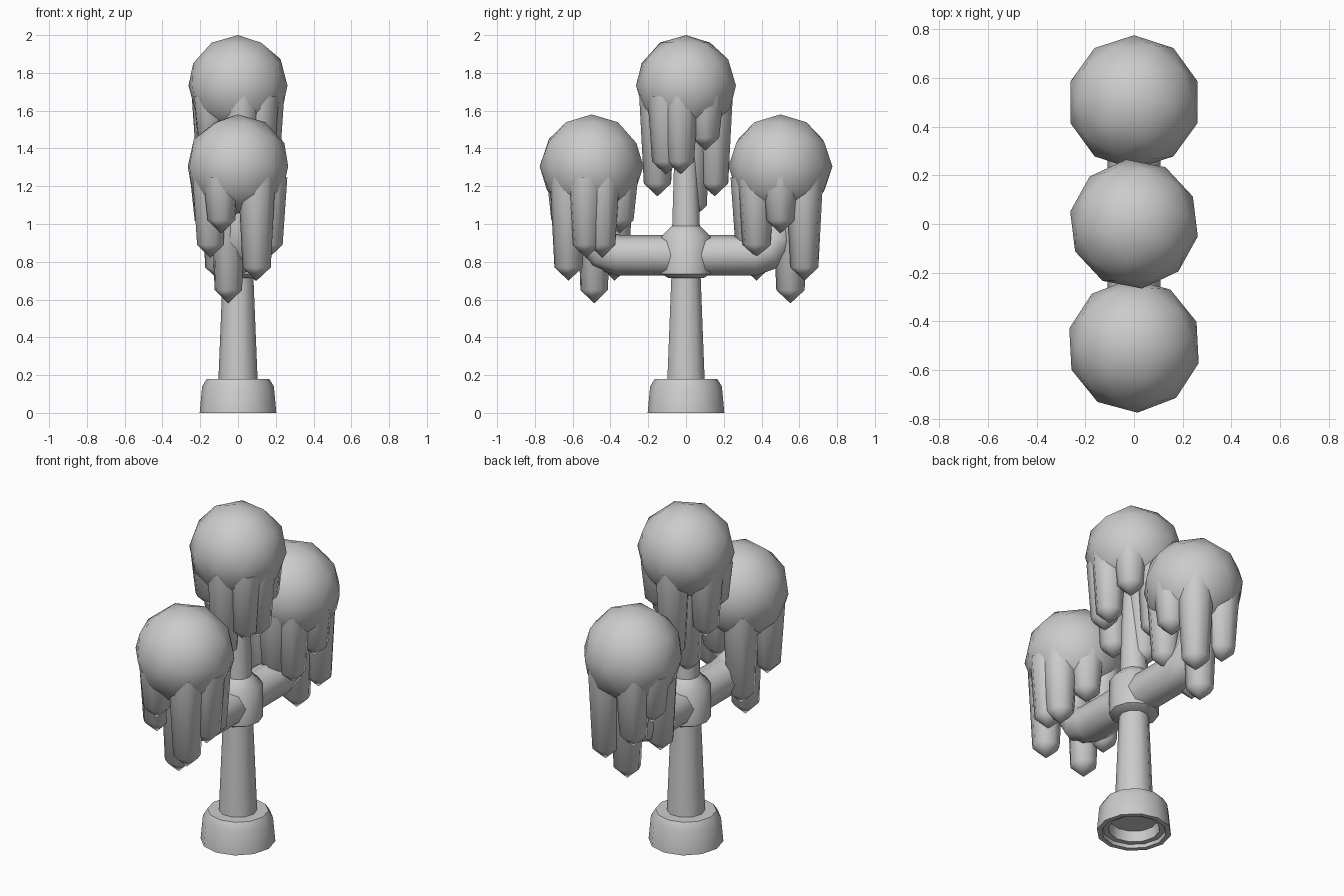
import bpy, bmesh, math
from mathutils import Matrix, Vector

if "Cube" in bpy.data.objects:
    bpy.data.objects.remove(bpy.data.objects["Cube"])


def add_object(name, bm, angle=45):
    bmesh.ops.recalc_face_normals(bm, faces=bm.faces)
    me = bpy.data.meshes.new(name)
    bm.to_mesh(me)
    bm.free()
    ob = bpy.data.objects.new(name, me)
    bpy.context.collection.objects.link(ob)
    smooth(ob, angle)
    return ob


def smooth(ob, angle):
    bpy.ops.object.select_all(action='DESELECT')
    ob.select_set(True)
    bpy.context.view_layer.objects.active = ob
    bpy.ops.object.shade_smooth_by_angle(angle=math.radians(angle))


def lathe(bm, profile, sides, offset=(0, 0, 0), turn=0.0):
    """Revolve (radius, z) points about a vertical axis; radius 0 makes a point."""
    o = Vector(offset)
    rings = []
    for r, z in profile:
        if r == 0:
            rings.append([bm.verts.new(o + Vector((0, 0, z)))])
        else:
            rings.append([bm.verts.new(o + Vector((
                r * math.cos(turn + 2 * math.pi * i / sides),
                r * math.sin(turn + 2 * math.pi * i / sides), z)))
                for i in range(sides)])
    for a, b in zip(rings, rings[1:]):
        for i in range(sides):
            j = (i + 1) % sides
            quad = [a[i % len(a)], a[j % len(a)], b[j % len(b)], b[i % len(b)]]
            bm.faces.new(list(dict.fromkeys(quad)))


def turned(name, profile, sides, angle=45):
    bm = bmesh.new()
    lathe(bm, profile, sides)
    return add_object(name, bm, angle)


# Foot with a hollow underside
turned("foot", [(0, .18), (.165, .18), (.19, .14), (.203, 0), (.175, 0),
                (.17, .02), (.14, .02), (.13, .08), (0, .08)], 12)

# Lower post, hub where the arms meet, upper post
turned("lower_post", [(0, .12), (.106, .12), (.08, .76), (0, .76)], 10)
turned("hub", [(0, .715), (.1, .715), (.135, .735), (.135, .935),
               (.078, .99), (0, .99)], 10)
turned("upper_post", [(0, .95), (.078, .95), (.058, 1.6), (0, 1.6)], 10)

# Curved side arms, swept along a path that bends up into the globe
for side, label in ((-1, "front"), (1, "back")):
    cu = bpy.data.curves.new(label + "_arm", 'CURVE')
    cu.dimensions = '3D'
    cu.bevel_depth = .108
    cu.bevel_resolution = 2
    cu.use_fill_caps = True
    path = [(.05, .835, 1), (.36, .835, 1), (.44, .86, .98), (.49, .93, .9),
            (.5, 1.02, .8), (.5, 1.2, .7)]
    sp = cu.splines.new('POLY')
    sp.points.add(len(path) - 1)
    for p, (y, z, r) in zip(sp.points, path):
        p.co = (0, side * y, z, 1)
        p.radius = r
    arm = bpy.data.objects.new(label + "_arm", cu)
    bpy.context.collection.objects.link(arm)
    bpy.ops.object.select_all(action='DESELECT')
    arm.select_set(True)
    bpy.context.view_layer.objects.active = arm
    bpy.ops.object.convert(target='MESH')
    smooth(bpy.context.view_layer.objects.active, 50)

# Icicles under each globe: angle, distance from the axis, tip height
ICICLES = [(90, .053, -.725), (54, .157, -.605), (234, .157, -.605),
           (-54, .157, -.485), (126, .157, -.485), (-85, .165, -.485),
           (0, .155, -.355), (163, .165, -.355)]


def lamp(label, y, z, turn, scale):
    place = (Matrix.Translation((0, y, z))
             @ Matrix.Rotation(math.radians(turn), 4, 'Z') @ Matrix.Scale(scale, 4))
    bm = bmesh.new()
    bmesh.ops.create_icosphere(bm, subdivisions=2, radius=.275)
    bm.transform(place)
    add_object(label + "_globe", bm, 60)
    bm = bmesh.new()
    for a, r, tip in ICICLES:
        a = math.radians(a)
        lathe(bm, [(0, -.06), (.1, -.06), (.075, tip + .07), (0, tip)], 8,
              (r * math.cos(a), r * math.sin(a), 0), a)
    bm.transform(place)
    add_object(label + "_icicles", bm, 50)


lamp("back", .5, 1.305, 0, 1)
lamp("front", -.5, 1.305, 75, 1)
lamp("top", 0, 1.733, 43, .97)
